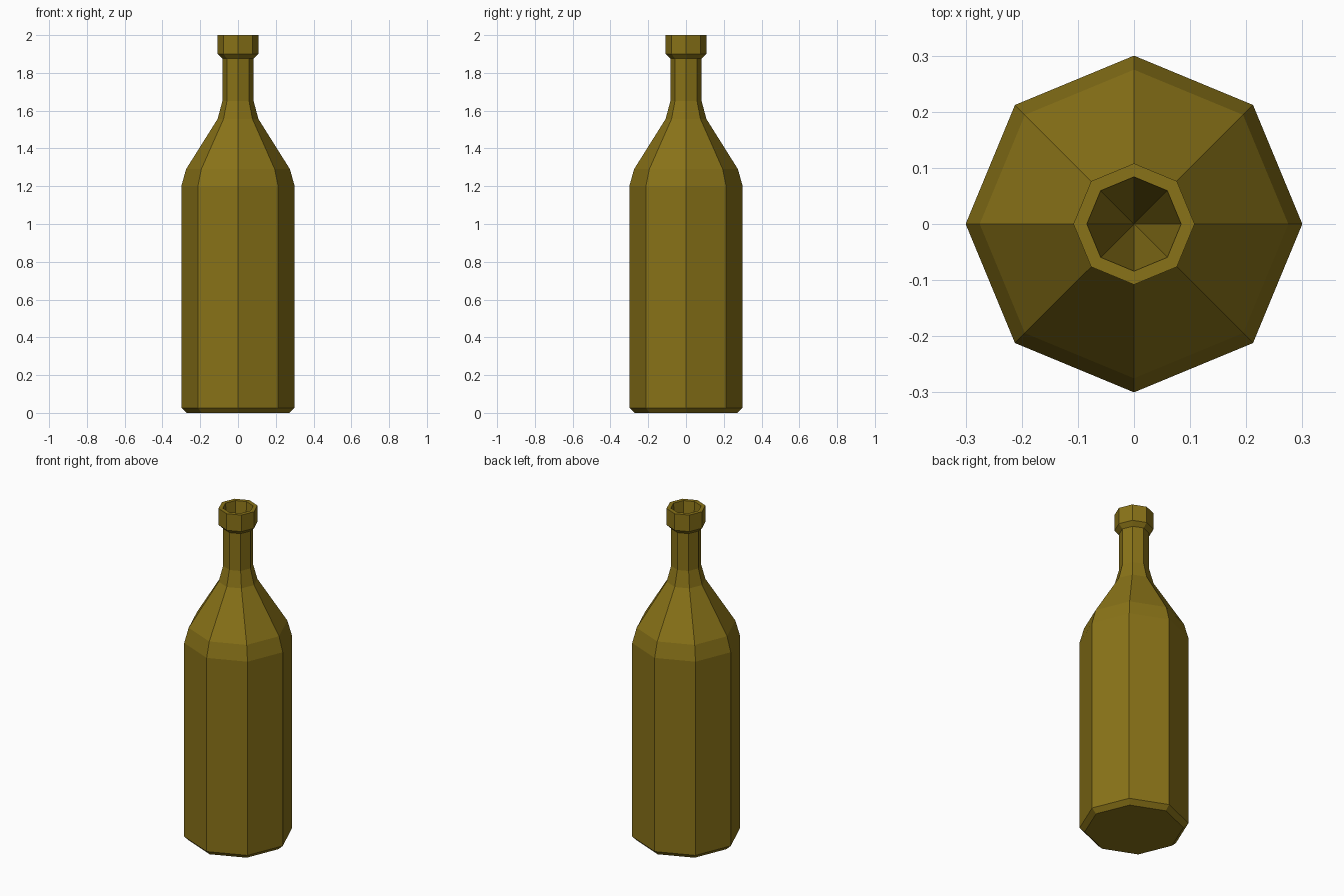
import bpy, bmesh, math

if "Cube" in bpy.data.objects:
    bpy.data.objects.remove(bpy.data.objects["Cube"])

SIDES = 8

# Bottle profile (radius, height): base, body, shoulder, neck, lip
profile = [(0.272, 0.0), (0.30, 0.027), (0.30, 1.20), (0.275, 1.29),
           (0.108, 1.556), (0.083, 1.65), (0.083, 1.876),
           (0.108, 1.90), (0.108, 2.0), (0.084, 2.0)]

bm = bmesh.new()
rings = []
for r, z in profile:
    rings.append([bm.verts.new((r * math.cos(i * math.tau / SIDES),
                                r * math.sin(i * math.tau / SIDES), z))
                  for i in range(SIDES)])

# Outer walls and rim
for low, high in zip(rings, rings[1:]):
    for i in range(SIDES):
        j = (i + 1) % SIDES
        bm.faces.new((low[i], low[j], high[j], high[i]))

# Flat base
bm.faces.new(rings[0][::-1])

# Mouth cavity tapering to a deep point
tip = bm.verts.new((0, 0, 1.2))
for i in range(SIDES):
    bm.faces.new((rings[-1][i], rings[-1][(i + 1) % SIDES], tip))

bmesh.ops.recalc_face_normals(bm, faces=bm.faces)
mesh = bpy.data.meshes.new("bottle")
bm.to_mesh(mesh)
bm.free()
bottle = bpy.data.objects.new("bottle", mesh)
bpy.context.collection.objects.link(bottle)

# Olive brown glass
glass = bpy.data.materials.new("brown_glass")
glass.diffuse_color = (0.25, 0.17, 0.009, 1)
glass.use_nodes = True
glass.node_tree.nodes["Principled BSDF"].inputs["Base Color"].default_value = glass.diffuse_color
mesh.materials.append(glass)
